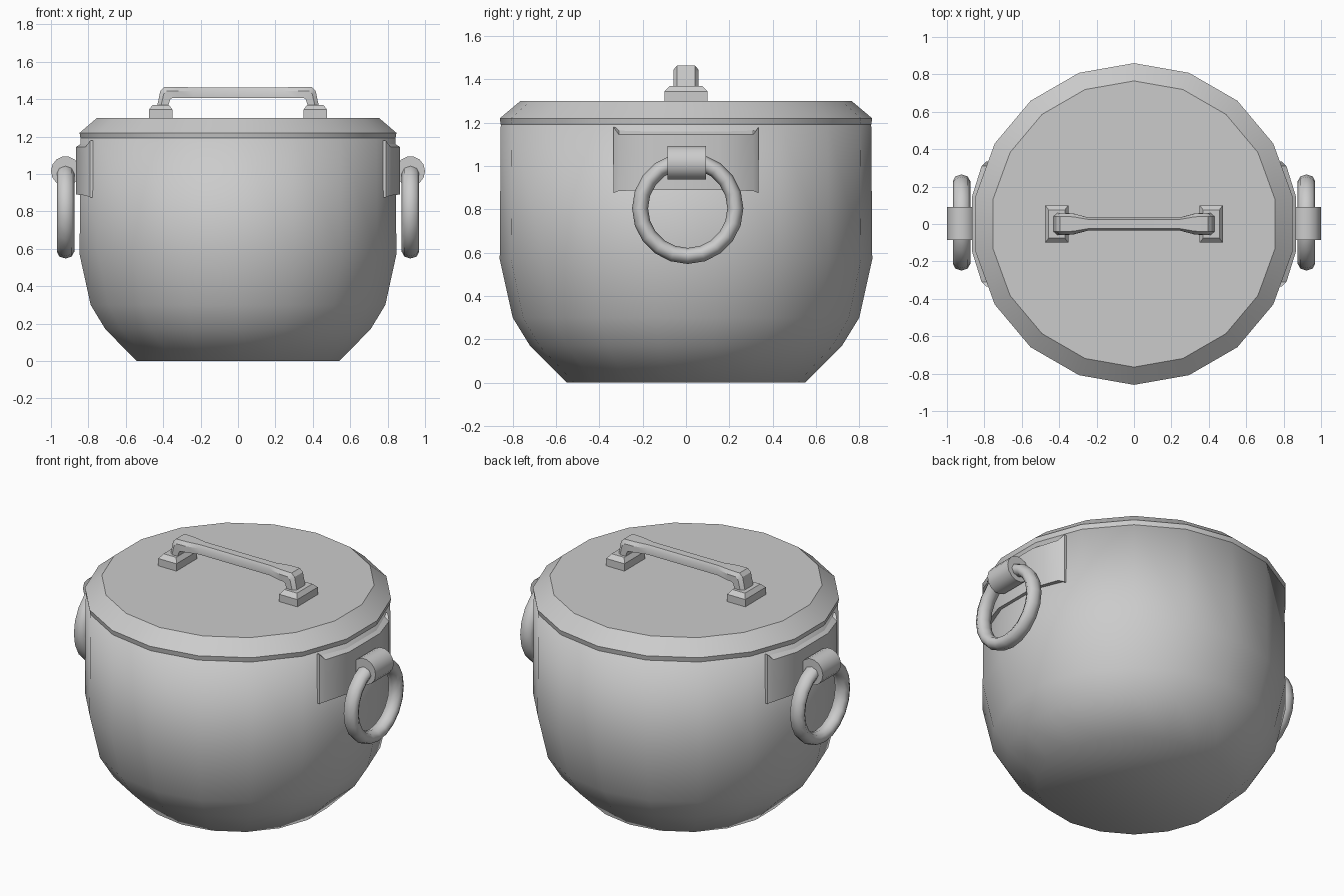
import bpy, bmesh, math

if "Cube" in bpy.data.objects:
    bpy.data.objects.remove(bpy.data.objects["Cube"])

grey = bpy.data.materials.new("plain grey")
grey.diffuse_color = (0.6, 0.6, 0.6, 1)
grey.use_nodes = True
grey.node_tree.nodes["Principled BSDF"].inputs["Base Color"].default_value = grey.diffuse_color


def finish(name, verts, faces, angle=None):
    """Make an object; angle=None shades everything smooth, 0 keeps it flat."""
    me = bpy.data.meshes.new(name)
    me.from_pydata(verts, [], faces)
    bm = bmesh.new()
    bm.from_mesh(me)
    bmesh.ops.recalc_face_normals(bm, faces=bm.faces)
    for f in bm.faces:
        f.smooth = angle != 0
    if angle:
        for e in bm.edges:
            e.smooth = e.calc_face_angle(0) < math.radians(angle)
    bm.to_mesh(me)
    bm.free()
    me.materials.append(grey)
    ob = bpy.data.objects.new(name, me)
    bpy.context.collection.objects.link(ob)
    return ob


def loft(name, rings, angle=None, caps=True, closed=False):
    """Skin a list of equal-length vertex rings."""
    n, m = len(rings[0]), len(rings)
    faces = []
    for i in range(m if closed else m - 1):
        j = (i + 1) % m
        for k in range(n):
            l = (k + 1) % n
            faces.append((i * n + k, i * n + l, j * n + l, j * n + k))
    if caps and not closed:
        faces += [tuple(range(n))[::-1], tuple(range((m - 1) * n, m * n))]
    return finish(name, [v for r in rings for v in r], faces, angle)


def lathe(name, profile, angle=None, sides=18):
    """Revolve (radius, z) pairs with a corner pointing to the back."""
    rings = []
    for r, z in profile:
        rings.append([(r * math.sin(2 * math.pi * k / sides),
                       r * math.cos(2 * math.pi * k / sides), z) for k in range(sides)])
    return loft(name, rings, angle)


# Round pot and its bevelled lid
lathe("pot", [(0.55, 0), (0.72, 0.17), (0.80, 0.30), (0.86, 0.57), (0.855, 1.215)])
lathe("lid", [(0.855, 1.19), (0.86, 1.22), (0.765, 1.30)], 30)

for s, side in ((1, "right"), (-1, "left")):
    # Curved side plate with sloped top and bottom, flaring at its ends
    outline = [(-0.335, 0.79, 0.875, 1.18), (-0.31, 0.815, 0.885, 1.145),
               (-0.15, 0.865, 0.89, 1.145), (0.15, 0.865, 0.89, 1.145),
               (0.31, 0.815, 0.885, 1.145), (0.335, 0.79, 0.875, 1.18)]
    rings = [[(s * 0.74, y, lo), (s * x, y, lo), (s * x, y, hi),
              (s * (x - 0.05), y, hi + (0.03 if abs(y) < 0.33 else 0)),
              (s * 0.74, y, hi)] for y, x, lo, hi in outline]
    loft(side + "_plate", rings, 35)

    # Curled bracket that carries the ring
    rings = [[(s * (0.922 + 0.078 * math.cos(math.tau * k / 14)), y,
               1.015 + 0.08 * math.sin(math.tau * k / 14)) for k in range(14)]
             for y in (-0.085, 0.092)]
    loft(side + "_bracket", rings, 35)

    # Hanging ring with an oval tube
    rings = []
    for i in range(20):
        a = math.tau * i / 20
        rings.append([(s * (0.922 + 0.047 * math.cos(b)),
                       0.008 + (0.22 + 0.037 * math.sin(b)) * math.cos(a),
                       0.805 + (0.22 + 0.037 * math.sin(b)) * math.sin(a))
                      for b in (math.tau * k / 8 for k in range(8))])
    loft(side + "_ring", rings, closed=True)

    # Bevelled foot of the lid handle
    rings = [[(s * (0.413 + dx * hx), dy * hy, z)
              for dx, dy in ((-1, -1), (1, -1), (1, 1), (-1, 1))]
             for hx, hy, z in ((0.062, 0.1, 1.295), (0.062, 0.1, 1.345),
                               (0.043, 0.075, 1.37))]
    loft(side + "_handle_foot", rings, 0)

# Lid handle: sections of (outer x, outer z, inner x, inner z, half width)
half = [(0.435, 1.35, 0.378, 1.35, 0.058), (0.415, 1.445, 0.362, 1.40, 0.058),
        (0.395, 1.465, 0.35, 1.407, 0.058), (0.325, 1.465, 0.32, 1.407, 0.055),
        (0.24, 1.463, 0.24, 1.407, 0.034)]
path = half + [(-a, b, -c, d, w) for a, b, c, d, w in reversed(half)]
rings = []
for ox, oz, ix, iz, w in path:
    mx, mz = ox + 0.35 * (ix - ox), oz + 0.35 * (iz - oz)
    rings.append([(ix, -w, iz), (mx, -w, mz), (ox, -w * 0.7, oz),
                  (ox, w * 0.7, oz), (mx, w, mz), (ix, w, iz)])
loft("lid_handle", rings, 30)
